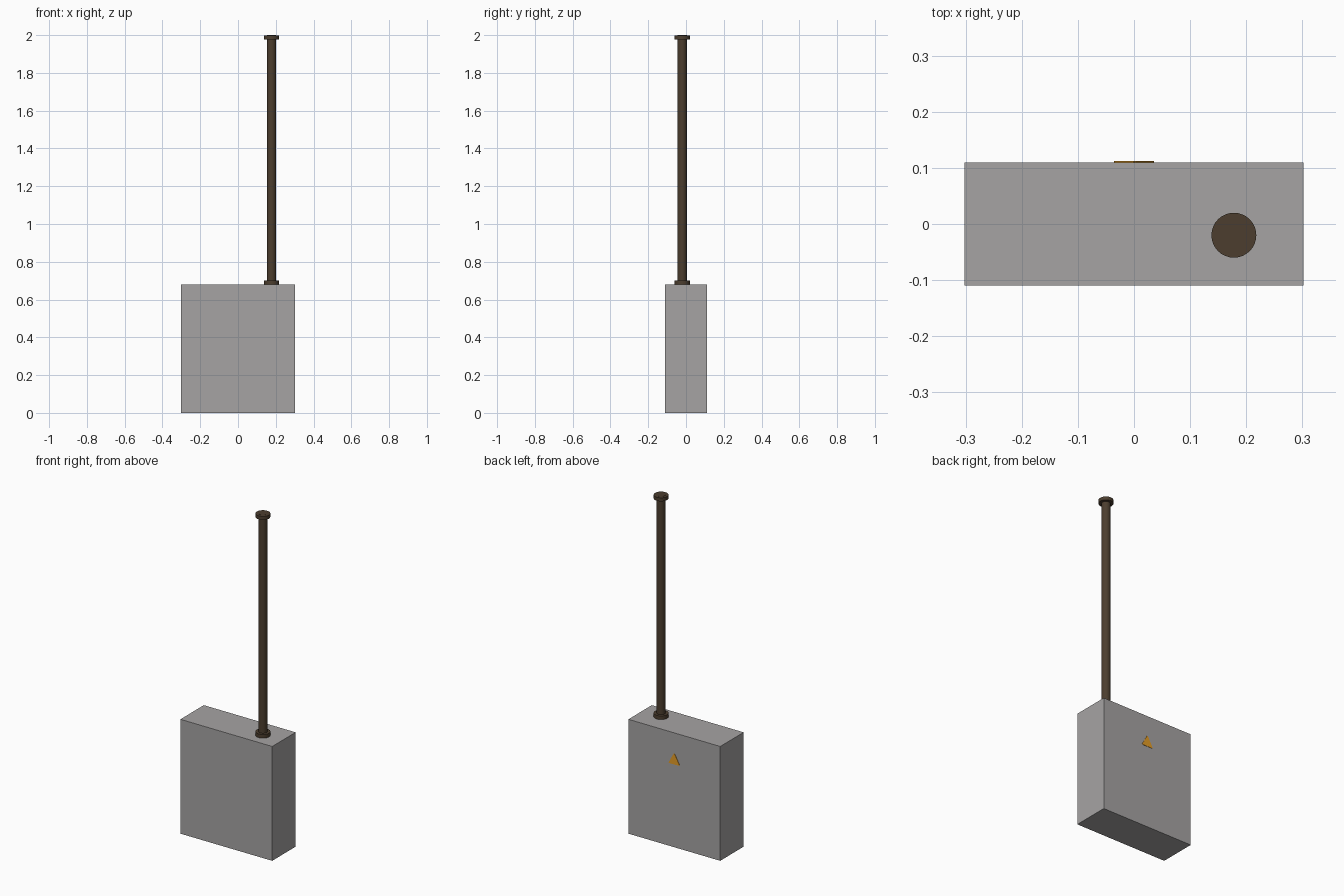
import bpy, bmesh, math

if "Cube" in bpy.data.objects:
    bpy.data.objects.remove(bpy.data.objects["Cube"])


def material(name, rgb):
    m = bpy.data.materials.new(name)
    m.diffuse_color = (*rgb, 1.0)
    m.use_nodes = True
    m.node_tree.nodes["Principled BSDF"].inputs["Base Color"].default_value = m.diffuse_color
    return m


GREY = material("cabinet grey", (0.38, 0.37, 0.37))
BROWN = material("dark brown pole", (0.072, 0.048, 0.028))
AMBER = material("warning amber", (0.78, 0.34, 0.02))

POLE_X, POLE_Y = 0.178, -0.02


def finish(bm, name, mat):
    bmesh.ops.recalc_face_normals(bm, faces=bm.faces)
    me = bpy.data.meshes.new(name)
    bm.to_mesh(me)
    bm.free()
    me.materials.append(mat)
    ob = bpy.data.objects.new(name, me)
    bpy.context.collection.objects.link(ob)
    return ob


def cylinder(name, radius, z0, z1, mat):
    bm = bmesh.new()
    bmesh.ops.create_cone(bm, cap_ends=True, segments=32, radius1=radius,
                          radius2=radius, depth=z1 - z0)
    bmesh.ops.translate(bm, verts=bm.verts, vec=(POLE_X, POLE_Y, (z0 + z1) / 2))
    ob = finish(bm, name, mat)
    bpy.ops.object.select_all(action='DESELECT')
    ob.select_set(True)
    bpy.context.view_layer.objects.active = ob
    bpy.ops.object.shade_smooth_by_angle(angle=math.radians(35))
    return ob


# Cabinet body
bm = bmesh.new()
bmesh.ops.create_cube(bm, size=1)
bmesh.ops.scale(bm, verts=bm.verts, vec=(0.604, 0.22, 0.68))
bmesh.ops.translate(bm, verts=bm.verts, vec=(0, 0, 0.34))
finish(bm, "cabinet", GREY)

# Pole with a collar at each end
cylinder("pole", 0.024, 0.68, 2.0, BROWN)
cylinder("lower_collar", 0.04, 0.68, 0.702, BROWN)
cylinder("upper_collar", 0.04, 1.978, 1.999, BROWN)

# Warning triangle with rounded corners, a thin plate on the back
bm = bmesh.new()
corners = [(-0.038, 0.493), (0.038, 0.493), (0, 0.562)]
face = bm.faces.new([bm.verts.new((x, 0.109, z)) for x, z in corners])
bmesh.ops.bevel(bm, geom=bm.verts[:], offset=0.007, segments=3,
                profile=0.5, affect='VERTICES')
out = bmesh.ops.extrude_face_region(bm, geom=bm.faces[:])
bmesh.ops.translate(bm, vec=(0, 0.003, 0),
                    verts=[v for v in out["geom"] if isinstance(v, bmesh.types.BMVert)])
finish(bm, "warning_triangle", AMBER)
